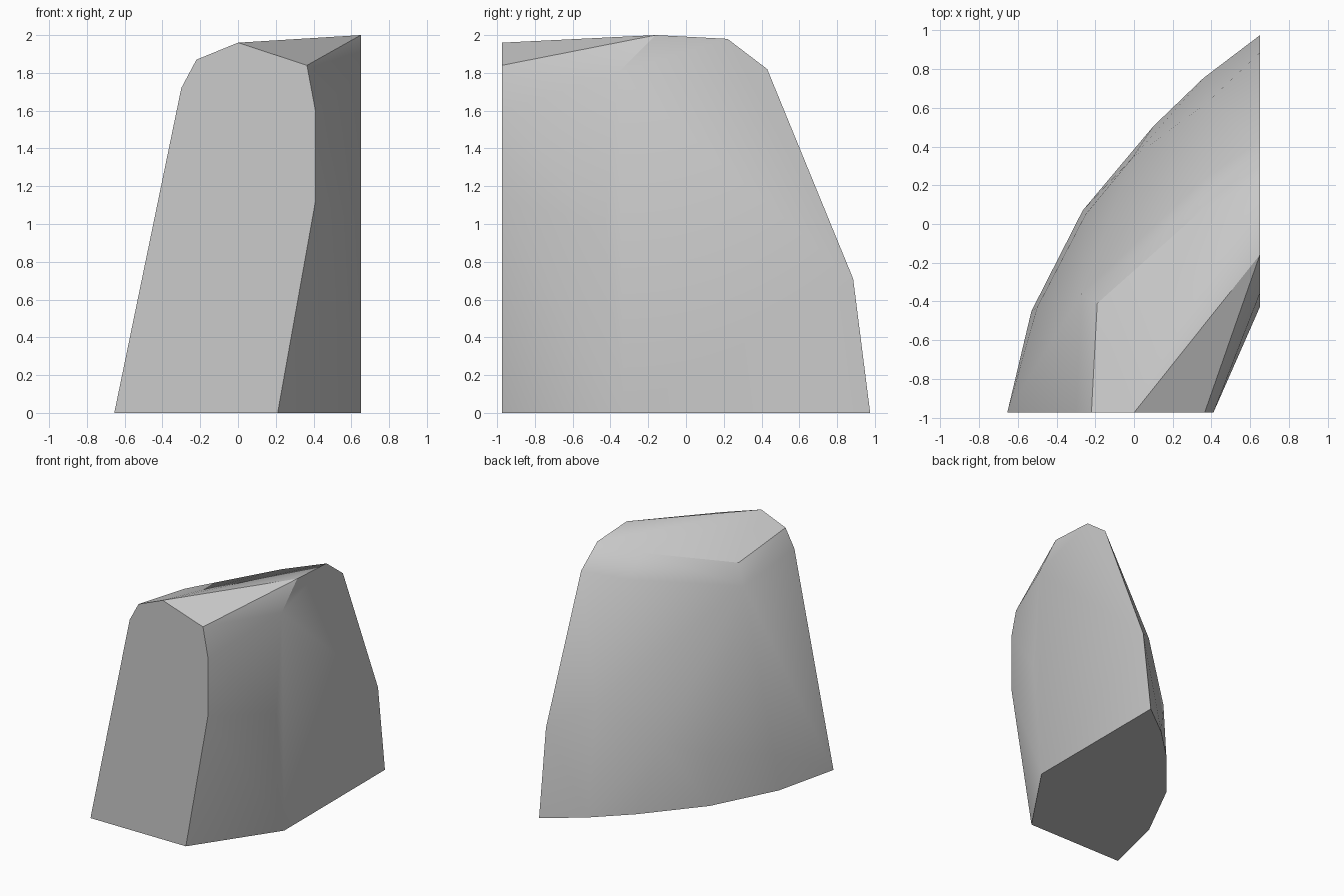
import bpy
import bmesh
import math

cube = bpy.data.objects.get("Cube")
if cube:
    bpy.data.objects.remove(cube, do_unlink=True)

# One stone colour
stone = bpy.data.materials.new("stone_grey")
stone.use_nodes = True
grey = (0.6, 0.6, 0.6, 1)
stone.diffuse_color = grey
stone.node_tree.nodes["Principled BSDF"].inputs["Base Color"].default_value = grey

FRONT, SIDE, BACK = -0.975, 0.65, 0.975

# Flat front face outline (x, z)
front = [(-0.655, 0), (-0.3, 1.72), (-0.22, 1.87), (0, 1.96),
         (0.365, 1.84), (0.41, 1.6), (0.41, 1.12), (0.21, 0)]

# Flat side face outline (y, z)
side = [(BACK, 0), (0.885, 0.71), (0.43, 1.82), (0.22, 1.98),
        (-0.16, 2), (-0.36, 1.8), (-0.43, 1.0), (-0.33, 0)]

# Curved back edge on the ground (x, y)
ground = [(0.36, 0.755), (0.1, 0.505), (-0.265, 0.07), (-0.53, -0.45)]

# Rounded back: low bulge, shoulder and top rim
bulge = [(0.38, 0.63, 0.88), (-0.01, 0.34, 0.56),
         (-0.25, 0.05, 0.4), (-0.5, -0.43, 0.3)]
shoulder = [(0.36, 0.23, 1.75), (-0.27, -0.36, 1.64)]
rim = [(0.35, 0.07, 1.91), (-0.19, -0.41, 1.79)]

points = ([(x, FRONT, z) for x, z in front]
          + [(SIDE, y, z) for y, z in side]
          + [(x, y, 0) for x, y in ground]
          + bulge + shoulder + rim)

# Wrap the outlines into one solid and merge its flat faces
bm = bmesh.new()
for p in points:
    bm.verts.new(p)
hull = bmesh.ops.convex_hull(bm, input=bm.verts)
loose = [v for v in bm.verts if not v.link_faces]
bmesh.ops.delete(bm, geom=loose, context="VERTS")
bmesh.ops.dissolve_limit(bm, angle_limit=math.radians(0.5),
                         verts=bm.verts, edges=bm.edges)
bmesh.ops.recalc_face_normals(bm, faces=bm.faces)

mesh = bpy.data.meshes.new("boulder")
bm.to_mesh(mesh)
bm.free()
mesh.materials.append(stone)
boulder = bpy.data.objects.new("boulder", mesh)
bpy.context.collection.objects.link(boulder)

# Soft shading with crisp cut edges
bpy.ops.object.select_all(action="DESELECT")
boulder.select_set(True)
bpy.context.view_layer.objects.active = boulder
bpy.ops.object.shade_smooth_by_angle(angle=math.radians(30))
